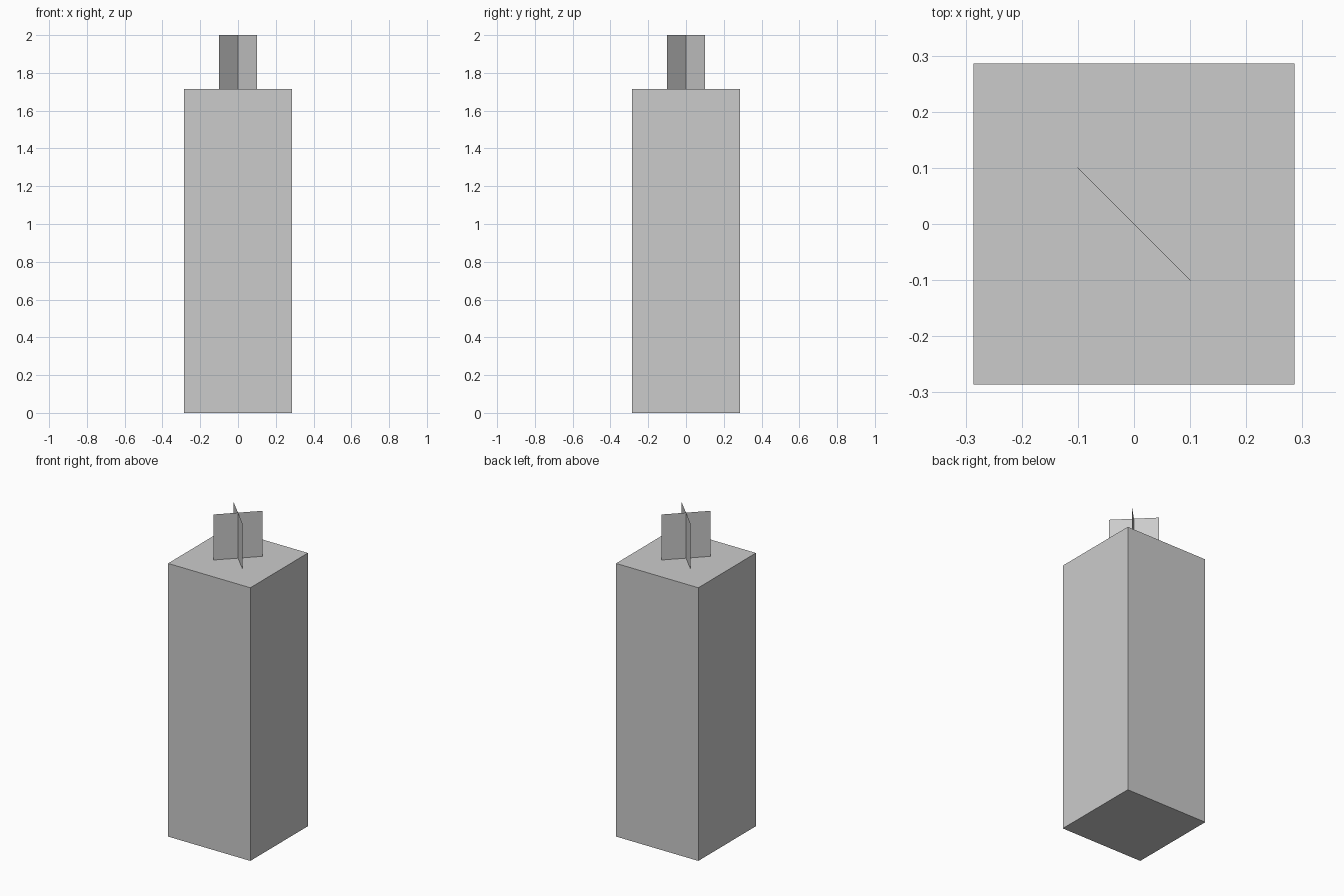
import bpy
from math import radians

if "Cube" in bpy.data.objects:
    bpy.data.objects.remove(bpy.data.objects["Cube"])

U = 2 / 7  # grid unit: body is 2 x 2 x 6 units, wick is 1 x 1 unit


def finish(name, size):
    ob = bpy.context.object
    ob.name = name
    ob.scale = size
    bpy.ops.object.transform_apply(location=False, rotation=True, scale=True)
    return ob


# Square candle body
bpy.ops.mesh.primitive_cube_add(size=1, location=(0, 0, 3 * U))
finish("candle_body", (2 * U, 2 * U, 6 * U))

# Wick: two thin upright sheets crossing on the diagonals
for name, angle in (("wick_sheet_a", 45), ("wick_sheet_b", -45)):
    bpy.ops.mesh.primitive_plane_add(
        size=1, location=(0, 0, 6.5 * U), rotation=(radians(90), 0, radians(angle)))
    finish(name, (U, U, 1))
